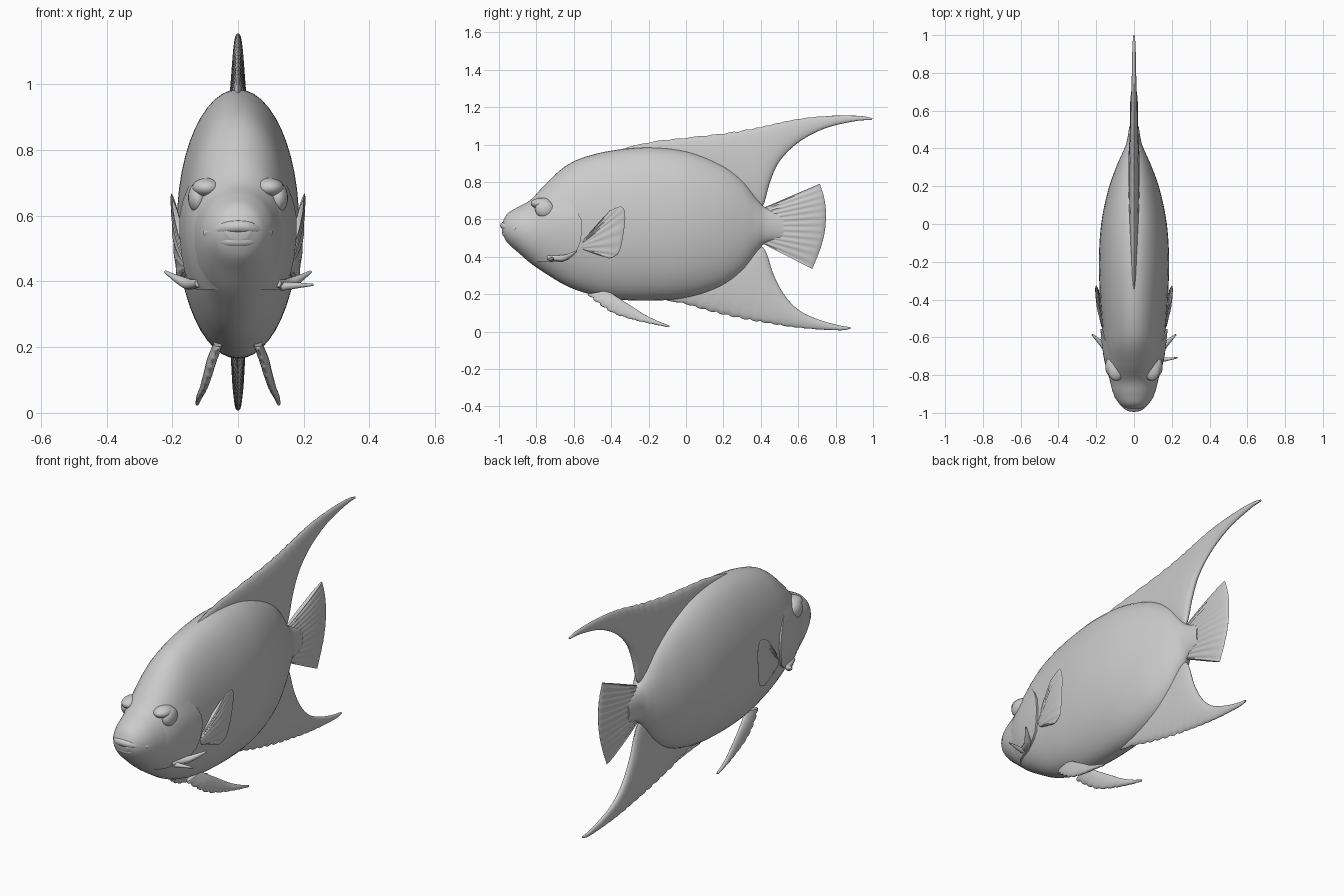
import bpy, bmesh, math
from mathutils import Vector

if "Cube" in bpy.data.objects:
    bpy.data.objects.remove(bpy.data.objects["Cube"])

grey = bpy.data.materials.new("fish grey")
grey.use_nodes = True
grey.diffuse_color = (0.6, 0.6, 0.6, 1)
grey.node_tree.nodes["Principled BSDF"].inputs["Base Color"].default_value = (0.6, 0.6, 0.6, 1)


def smooth(rows, steps):
    """Resample rows of numbers along a smooth spline."""
    out = []
    last = len(rows) - 1
    for i in range(last):
        a, b, c, d = (rows[max(0, min(last, i + k))] for k in (-1, 0, 1, 2))
        for s in range(steps):
            t = s / steps
            out.append([q + t / 2 * (r - p + t * (2*p - 5*q + 4*r - w + t * (3 * (q - r) + w - p)))
                        for p, q, r, w in zip(a, b, c, d)])
    return out + [list(rows[-1])]


def finish(name, bm, mirror=False, angle=50):
    bmesh.ops.recalc_face_normals(bm, faces=bm.faces)
    mesh = bpy.data.meshes.new(name)
    bm.to_mesh(mesh)
    bm.free()
    mesh.materials.append(grey)
    ob = bpy.data.objects.new(name, mesh)
    bpy.context.collection.objects.link(ob)
    bpy.ops.object.select_all(action='DESELECT')
    ob.select_set(True)
    bpy.context.view_layer.objects.active = ob
    bpy.ops.object.shade_smooth_by_angle(angle=math.radians(angle))
    if mirror:
        ob.modifiers.new("mirror", 'MIRROR')
    return ob


def skin(bm, rings, closed=True):
    rings = [[bm.verts.new(p) for p in ring] for ring in rings]
    n = len(rings[0])
    for r, s in zip(rings, rings[1:]):
        for i in range(n if closed else n - 1):
            j = (i + 1) % n
            bm.faces.new((r[i], r[j], s[j], s[i]))
    if closed:
        bm.faces.new(rings[0])
        bm.faces.new(rings[-1])


def loft(name, rows, sides=24, steps=6, mirror=False, rays=0.0, ripple=0.0):
    """Rows are (xa, ya, za, xb, yb, zb, half thickness); each gives an oval section."""
    rings = []
    for k, (xa, ya, za, xb, yb, zb, t) in enumerate(smooth(rows, steps)):
        a, b = Vector((xa, ya, za)), Vector((xb, yb, zb))
        a += (b - a) * ripple * (k % 3 == 0)
        t += rays * math.cos(k * math.pi / 2)
        mid, half = (a + b) / 2, (b - a) / 2
        ring = []
        for i in range(sides):
            ang = math.tau * i / sides
            ring.append(mid + half * math.cos(ang) + Vector((t * math.sin(ang), 0, 0)))
        rings.append(ring)
    bm = bmesh.new()
    skin(bm, rings)
    return finish(name, bm, mirror)


def flat(rows):
    """Put (ya, za, yb, zb, t) rows on the middle plane."""
    return [(0, a, b, 0, c, d, t) for a, b, c, d, t in rows]


def tube(name, rows, mirror=False, sides=12):
    """Rows are (x, y, z, radius) along a round, tapering path."""
    path = smooth(rows, 5)
    rings = []
    for k, (x, y, z, r) in enumerate(path):
        p, q = path[max(0, k - 1)], path[min(len(path) - 1, k + 1)]
        d = (Vector(q[:3]) - Vector(p[:3])).normalized()
        u = d.cross(Vector((0, 0, 1))).normalized()
        v = d.cross(u)
        rings.append([Vector((x, y, z)) + r * (u * math.cos(math.tau * i / sides)
                      + v * math.sin(math.tau * i / sides)) for i in range(sides)])
    bm = bmesh.new()
    skin(bm, rings)
    return finish(name, bm, mirror)


def blob(name, centre, size):
    bm = bmesh.new()
    bmesh.ops.create_uvsphere(bm, u_segments=24, v_segments=14, radius=1)
    bmesh.ops.scale(bm, vec=size, verts=bm.verts)
    bmesh.ops.translate(bm, vec=centre, verts=bm.verts)
    return finish(name, bm, True)


# Body: y, belly height, back height, half width
body = [(-.985, .53, .575, .035), (-.955, .475, .63, .075), (-.9, .425, .665, .108),
        (-.83, .365, .705, .128), (-.75, .31, .79, .143), (-.65, .25, .88, .158),
        (-.55, .21, .93, .168), (-.4, .175, .967, .179), (-.2, .165, .985, .186),
        (0, .18, .965, .174), (.18, .235, .9, .137), (.3, .32, .815, .095),
        (.38, .425, .71, .06), (.43, .475, .66, .04), (.52, .49, .63, .024)]
loft("body", [(0, y, lo, 0, y, hi, w) for y, lo, hi, w in body], sides=48)
body_fine = smooth(body, 8)


def body_x(y, z):
    """Half width of the body at a point of its side."""
    _, lo, hi, w = min(body_fine, key=lambda r: abs(r[0] - y))
    for p, q in zip(body_fine, body_fine[1:]):
        if p[0] <= y <= q[0]:
            f = (y - p[0]) / (q[0] - p[0])
            lo, hi, w = (p[i] + f * (q[i] - p[i]) for i in (1, 2, 3))
    k = (2 * z - lo - hi) / (hi - lo)
    return w * math.sqrt(max(0, 1 - k * k))


# Middle fins
loft("dorsal_fin", flat([
    (-.45, .95, -.3, .85, .014), (-.2, 1.012, .1, .8, .022), (0, 1.037, .28, .74, .028),
    (.2, 1.06, .385, .675, .03), (.35, 1.085, .415, .68, .028), (.45, 1.106, .45, .8, .024),
    (.56, 1.13, .5, .91, .02), (.68, 1.147, .6, 1.01, .016), (.82, 1.155, .74, 1.085, .012),
    (.94, 1.152, .9, 1.124, .009), (.998, 1.14, .992, 1.131, .005)]), ripple=.012)
loft("anal_fin", flat([
    (-.2, .18, 0, .3, .014), (-.02, .15, .2, .35, .022), (.1, .115, .33, .42, .026),
    (.22, .085, .395, .455, .026), (.34, .06, .43, .42, .024), (.45, .042, .47, .3, .021),
    (.56, .025, .53, .19, .018), (.67, .014, .61, .11, .014), (.77, .008, .72, .06, .011),
    (.84, .007, .82, .033, .008), (.88, .015, .878, .024, .005)]), ripple=.02)
loft("tail_fin", flat([
    (.4, .475, .675, .335, .008), (.39, .5, .71, .42, .016), (.38, .53, .735, .5, .019),
    (.38, .57, .747, .58, .02), (.38, .6, .747, .66, .019), (.39, .63, .735, .73, .016),
    (.4, .655, .715, .79, .008)]), steps=8, rays=.0025)

# Paired fins
loft("pectoral_fin", [
    (.165, -.54, .5, .198, -.41, .645, .006), (.165, -.55, .48, .203, -.345, .668, .008),
    (.165, -.555, .47, .201, -.325, .62, .009), (.165, -.555, .455, .195, -.335, .52, .009),
    (.162, -.55, .44, .185, -.36, .42, .008), (.16, -.53, .43, .178, -.41, .39, .006)],
    mirror=True, rays=.002)
loft("pelvic_fin", [
    (.06, -.53, .2, .06, -.42, .22, .014), (.078, -.47, .15, .078, -.36, .18, .015),
    (.092, -.39, .098, .092, -.29, .135, .013), (.105, -.28, .062, .105, -.22, .09, .011),
    (.118, -.18, .04, .118, -.15, .056, .009), (.124, -.09, .022, .124, -.088, .032, .005)],
    mirror=True, ripple=.08)

# Cheek plates raised over the gills
bm = bmesh.new()
rows = []
for z, rear in [(.375, -.69), (.385, -.66), (.4, -.62), (.43, -.585), (.48, -.565),
                (.54, -.555), (.6, -.56), (.65, -.585), (.7, -.63)]:
    line = []
    for k in range(13):
        f = k / 12
        y = -.83 + f * (rear + .83)
        lift = .014 * math.sin(min(1, f * 2) * math.pi / 2) * min(1, (.72 - z) / .1)
        line.append((body_x(y, z) + lift - .003, y, z))
    rows.append([(x - .03, y, z) for x, y, z in line[:1]] + line
                + [(x - .03, y, z) for x, y, z in line[-1:]])
rows = [[(x - .04, y, z) for x, y, z in rows[0]]] + rows
skin(bm, rows, closed=False)
finish("cheek_plate", bm, mirror=True, angle=40)

# Spines at the gill corners
tube("gill_spine", [(.12, -.74, .395, .012), (.15, -.66, .392, .017),
                    (.185, -.62, .408, .012), (.222, -.585, .43, .004)], mirror=True)
tube("left_cheek_spine", [(.13, -.72, .385, .014), (.18, -.715, .388, .009),
                          (.23, -.708, .39, .003)])

# Face
blob("eye", (.122, -.755, .655), (.03, .052, .047))
blob("brow", (.095, -.77, .685), (.045, .06, .03))
blob("nostril", (.047, -.885, .642), (.015, .018, .014))


def lip(name, depth, height, drop, radius):
    tube(name, [(x, -depth + 8 * x * x, height - drop * abs(x) * 10, radius * (1 - 4 * abs(x)))
                for x in (-.095, -.06, -.025, .025, .06, .095)])


lip("upper_lip", .977, .573, .028, .021)
lip("lower_lip", .965, .522, -.008, .022)
